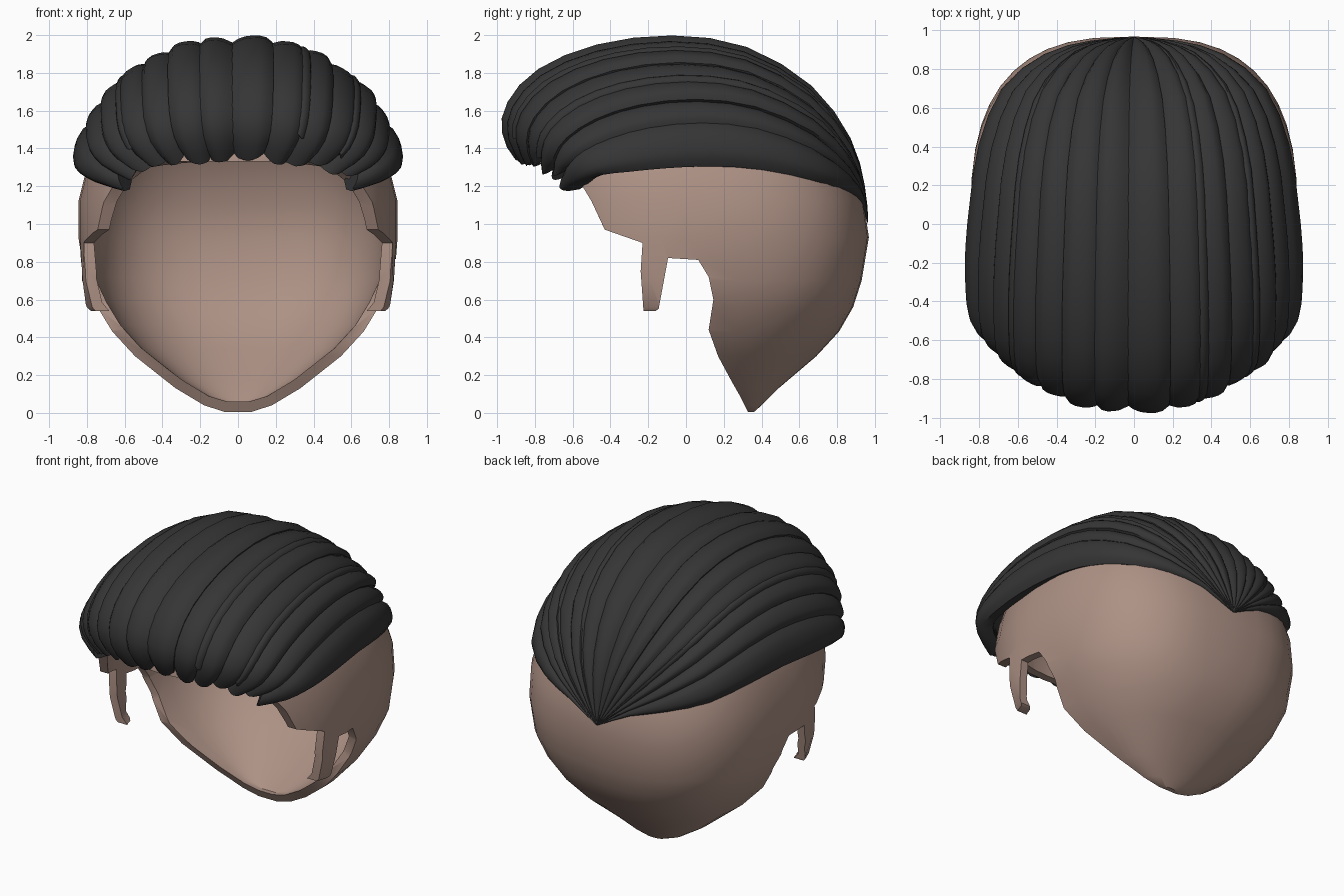
import bpy, bmesh, math, random
from mathutils import Vector

if "Cube" in bpy.data.objects:
    bpy.data.objects.remove(bpy.data.objects["Cube"])

random.seed(4)


def material(name, rgb):
    m = bpy.data.materials.new(name)
    m.diffuse_color = (*rgb, 1)
    m.use_nodes = True
    m.node_tree.nodes["Principled BSDF"].inputs["Base Color"].default_value = m.diffuse_color
    return m


SKIN = material("tan", (0.42, 0.285, 0.235))
HAIR = material("charcoal", (0.036, 0.036, 0.036))


def make_object(name, bm, mat):
    bmesh.ops.recalc_face_normals(bm, faces=bm.faces)
    me = bpy.data.meshes.new(name)
    bm.to_mesh(me)
    bm.free()
    ob = bpy.data.objects.new(name, me)
    bpy.context.collection.objects.link(ob)
    me.materials.append(mat)
    return ob


def activate(ob):
    bpy.ops.object.select_all(action='DESELECT')
    ob.select_set(True)
    bpy.context.view_layer.objects.active = ob


def loft(bm, rings):
    """Skin closed rings of points and cap both ends."""
    vs = [[bm.verts.new(p) for p in r] for r in rings]
    n = len(vs[0])
    for a, b in zip(vs, vs[1:]):
        for i in range(n):
            j = (i + 1) % n
            bm.faces.new((a[i], a[j], b[j], b[i]))
    bm.faces.new(vs[0][::-1])
    bm.faces.new(vs[-1])


def sample(table, t):
    """Smooth interpolation of table rows, t in 0..1."""
    u = min(max(t, 0), 1) * (len(table) - 1)
    i = min(int(u), len(table) - 2)
    f = u - i
    p0, p1 = table[max(i - 1, 0)], table[i]
    p2, p3 = table[i + 1], table[min(i + 2, len(table) - 1)]
    return [0.5 * (2 * b + (c - a) * f + (2 * a - 5 * b + 4 * c - d) * f * f
                   + (3 * b - a - 3 * c + d) * f ** 3)
            for a, b, c, d in zip(p0, p1, p2, p3)]


# Head shell sections: z, half width, front y, widest y, back y
LEVELS = [
    (0.005, 0.07, 0.27, 0.33, 0.36), (0.04, 0.18, 0.10, 0.30, 0.40),
    (0.13, 0.33, -0.10, 0.26, 0.49), (0.30, 0.545, -0.40, 0.17, 0.69),
    (0.43, 0.665, -0.60, 0.12, 0.81), (0.56, 0.745, -0.72, 0.12, 0.885),
    (0.70, 0.81, -0.80, 0.08, 0.93), (0.93, 0.845, -0.85, 0.0, 0.968),
    (1.12, 0.845, -0.87, 0.0, 0.94), (1.30, 0.80, -0.88, 0.0, 0.88),
    (1.50, 0.72, -0.86, 0.0, 0.77), (1.68, 0.57, -0.72, 0.0, 0.58),
    (1.80, 0.38, -0.50, 0.0, 0.37), (1.88, 0.12, -0.18, 0.0, 0.15),
]
rings = []
for z, w, front, mid, back in LEVELS:
    # Squarer behind the ears, rounder toward the temples
    e_back, e_front = 2 / (2.1 + 0.66 * min(z / 0.8, 1)), 2 / 2.12
    # The sideburns hang more upright than the jaw behind them
    flare = 0.15 * max(0, 1 - abs(z - 0.5) / 0.32)
    ring = []
    for k in range(44):
        a = 2 * math.pi * k / 44
        c, s = math.cos(a), math.sin(a)
        depth, e = (back - mid, e_back) if s > 0 else (mid - front, e_front)
        y = mid + depth * math.copysign(abs(s) ** e, s)
        wide = 1 + flare * min(max((mid - y) / 0.25, 0), 1)
        ring.append((w * wide * math.copysign(abs(c) ** e, c), y, z))
    rings.append(ring)
bm = bmesh.new()
loft(bm, rings)
head = make_object("head_shell", bm, SKIN)

# Side profile that leaves the face open and shapes ear notch and sideburn
PROFILE = [
    (0.345, -0.1), (0.33, 0.0), (0.28, 0.10), (0.24, 0.17), (0.17, 0.30), (0.12, 0.44),
    (0.145, 0.60), (0.12, 0.72), (0.065, 0.81), (-0.095, 0.82),
    (-0.145, 0.55), (-0.16, 0.54), (-0.225, 0.54), (-0.24, 0.75),
    (-0.23, 0.90), (-0.43, 0.97), (-0.50, 1.12), (-0.56, 1.22),
    (-0.66, 1.30), (-0.80, 1.33), (-1.3, 1.34), (-1.3, 2.3), (1.3, 2.3), (1.3, -0.1),
]
bm = bmesh.new()
loft(bm, [[(x, y, z) for y, z in PROFILE] for x in (-1.3, 1.3)])
cutter = make_object("profile_cutter", bm, SKIN)
cutter.hide_render = True

activate(head)
solid = head.modifiers.new("thickness", 'SOLIDIFY')
solid.thickness = 0.055
solid.offset = -1
cut = head.modifiers.new("cut", 'BOOLEAN')
cut.operation = 'INTERSECT'
cut.solver = 'EXACT'
cut.object = cutter
bpy.ops.object.modifier_apply(modifier="thickness")
bpy.ops.object.modifier_apply(modifier="cut")
bpy.data.objects.remove(cutter)
bpy.ops.object.shade_smooth_by_angle(angle=math.radians(35))

# Hair envelope from nape to forehead: crown line (y, z), side line (y, x, z)
CROWN = [(0.965, 1.0), (0.94, 1.2), (0.86, 1.45), (0.65, 1.73), (0.3, 1.935),
         (-0.1, 1.99), (-0.5, 1.935), (-0.8, 1.8), (-0.95, 1.62), (-0.96, 1.46),
         (-0.88, 1.33)]
SIDE = [(0.965, 0.0, 1.0), (0.94, 0.22, 1.11), (0.87, 0.45, 1.17), (0.7, 0.67, 1.23),
        (0.42, 0.79, 1.29), (0.15, 0.835, 1.31), (-0.1, 0.86, 1.30),
        (-0.3, 0.86, 1.28), (-0.46, 0.84, 1.26), (-0.56, 0.765, 1.22),
        (-0.64, 0.61, 1.17)]


def envelope(t, a):
    cy, cz = sample(CROWN, t)
    sy, sx, sz = sample(SIDE, t)
    s = math.sin(a)
    blend = math.copysign(abs(s) ** (1 + 0.6 * t), s)
    return Vector((sx * math.cos(a), sy + (cy - sy) * blend, sz + (cz - sz) * s))


def normal(t, a):
    t = min(max(t, 0.03), 0.97)
    d = 0.01
    along = envelope(t + d, a) - envelope(t - d, a)
    across = envelope(t, a + d) - envelope(t, a - d)
    return across.cross(along).normalized()


def lock(name, a, half, lift, tilt, end, slant, steps=20):
    """A swept hair lock with a flattened crest and a slanted blunt tip."""
    rings = []
    for i in range(steps + 1):
        f = i / steps
        outer, inner = [], []
        for k in range(7):
            u = k / 3 - 1
            t = 0.004 + (end - 0.004) * f - max(0, slant * u) * f ** 6
            thick = min(1, t / 0.22)
            tip = max(0, (f - 0.9) / 0.1)
            b = a + u * half * (1 - 0.1 * tip * tip)
            p, n = envelope(t, b), normal(t, b)
            h = max(-0.035, -0.03 + 0.036 * (1 - abs(u) ** 3) + lift + tilt * u)
            outer.append(p + n * h * thick)
            if k in (0, 3, 6):
                inner.append(p - n * ((0.037 + 0.045 * f) * thick + 0.002))
        rings.append(outer + inner[::-1])
    bm = bmesh.new()
    loft(bm, rings)
    ob = make_object(name, bm, HAIR)
    activate(ob)
    bpy.ops.object.shade_smooth_by_angle(angle=math.radians(40))


# Broad locks fanned from ear to ear, widest above the ears
SEAMS = [0, 20, 32, 43, 55, 66, 78, 92, 103, 115, 126, 137, 148, 160, 180]
last = len(SEAMS) - 2
for i, (lo, hi) in enumerate(zip(SEAMS, SEAMS[1:])):
    a = math.radians((lo + hi) / 2)
    half = math.radians((hi - lo) / 2)
    side = 1 if a > math.pi / 2 else -1
    if i in (0, last):
        lock(f"hair_lock_{i + 1}", a, half * 1.04, 0.012, 0.0, 1.0, -side * 0.05)
    else:
        lock(f"hair_lock_{i + 1}", a, half * random.uniform(1.1, 1.2),
             random.uniform(-0.004, 0.01), side * random.uniform(0.008, 0.02),
             random.uniform(0.97, 1.0), random.uniform(-0.04, 0.04))

# Narrow strands tucked along some of the seams
for n, i in enumerate((3, 5, 9, 11)):
    lock(f"thin_strand_{n + 1}", math.radians(SEAMS[i] + random.uniform(-2, 2)), 0.05,
         0.004, random.choice((-0.008, 0.008)), random.uniform(0.88, 0.95), 0.02)
